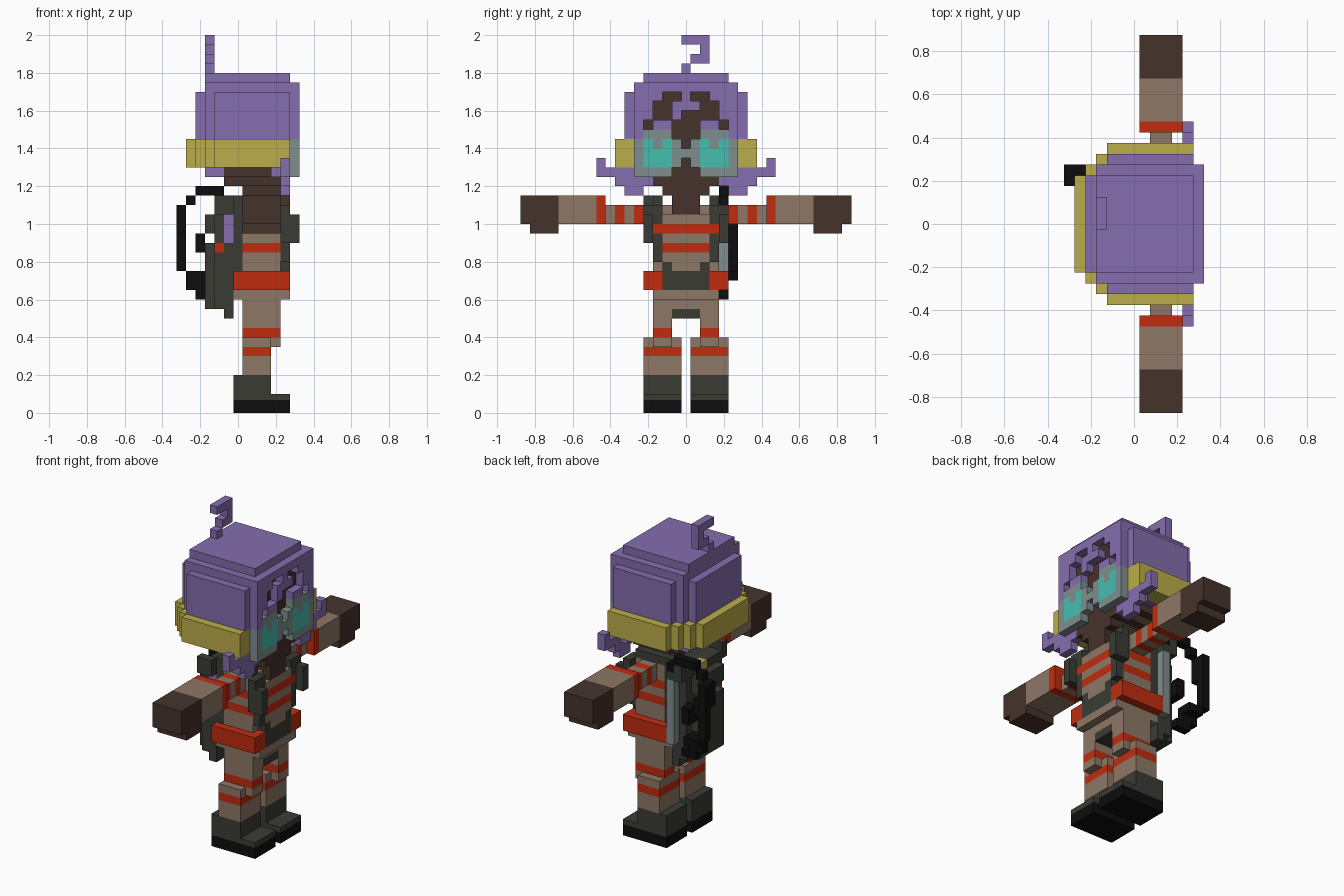
import bpy, bmesh
from mathutils import Vector

if "Cube" in bpy.data.objects:
    bpy.data.objects.remove(bpy.data.objects["Cube"])

S = 0.05  # edge length of one block
SRGB = {
    "purple": (133, 109, 174), "skin_brown": (69, 51, 43), "suit_tan": (141, 120, 102),
    "red": (192, 44, 16), "charcoal": (59, 59, 53), "black": (13, 13, 13),
    "yellow": (187, 173, 74), "grey": (128, 143, 143), "teal": (70, 190, 175),
}


def linear(c):
    c /= 255
    return c / 12.92 if c <= 0.04045 else ((c + 0.055) / 1.055) ** 2.4


MATS = {}
for name, rgb in SRGB.items():
    MATS[name] = bpy.data.materials.new(name)
    MATS[name].diffuse_color = (*[linear(c) for c in rgb], 1)
NAMES = list(SRGB)

blocks = {}  # (x, y, z) -> (part, colour)


def fill(part, col, x, y, z, mirror=False):
    """Fill blocks: x and y ranges inclusive, z from lower to upper edge."""
    for i in range(x[0], x[1] + 1):
        for j in range(y[0], y[1] + 1):
            for k in range(z[0], z[1]):
                blocks[i, j, k] = (part, col)
                if mirror:
                    blocks[i, -j, k] = (part, col)


# Hair: rounded cap made of nested boxes
fill("hair", "purple", (-3, 5), (-4, 4), (26, 36))
fill("hair", "purple", (-3, 5), (-5, 5), (26, 35))
fill("hair", "purple", (-2, 5), (-6, 6), (26, 34))
fill("hair", "purple", (-4, 5), (-4, 4), (26, 34))
fill("hair", "purple", (-3, -2), (-4, 4), (25, 26))
fill("hair", "purple", (4, 5), (5, 6), (25, 26), True)
fill("hair", "purple", (6, 6), (-4, 4), (34, 35))
# Curled tuft on top
for y, z in (((0, 0), (36, 37)), ((1, 2), (37, 38)), ((2, 2), (38, 39)), ((0, 2), (39, 40))):
    fill("hair_tuft", "purple", (-3, -3), y, z)
# Flicked side locks
for y, z in (((9, 9), (25, 27)), ((5, 9), (25, 26)), ((4, 7), (24, 25)), ((5, 6), (23, 24))):
    fill("side_locks", "purple", (5, 5), y, z, True)

# Head
fill("head", "skin_brown", (-1, 5), (-4, 4), (25, 34))
fill("head", "skin_brown", (-1, 5), (-3, 3), (24, 25))
fill("head", "skin_brown", (1, 5), (-2, 2), (23, 24))
fill("neck", "skin_brown", (1, 5), (-1, 1), (21, 23))

# Goggle strap
fill("goggle_strap", "yellow", (-5, -5), (-4, 4), (26, 29))
fill("goggle_strap", "yellow", (-4, -4), (5, 5), (26, 29), True)
fill("goggle_strap", "yellow", (-3, -3), (6, 6), (26, 29), True)
fill("goggle_strap", "yellow", (-2, 5), (6, 7), (26, 29), True)

# Fringe and goggles in front of the face, top row first
FRONT = ["PPPPPPPPPPP", "PPP..P..PPP", "PP..PPP..PP", "PP..P....PP", "P.PP...PP.P",
         "PGGG...GGGP", "GCGCG.GCGCG", "GCCCGGGCCCG", "GCCCG.GCCCG", "GGGG...GGGG"]
KEY = {"P": ("fringe", "purple"), "G": ("goggles", "grey"), "C": ("goggles", "teal")}
for r, row in enumerate(FRONT):
    for c, ch in enumerate(row):
        if ch in KEY:
            blocks[6, c - 5, 34 - r] = KEY[ch]

# Torso with striped front
fill("torso", "suit_tan", (1, 4), (-3, 3), (11, 22))
fill("torso", "suit_tan", (0, 5), (-3, 3), (12, 15))
fill("torso", "suit_tan", (5, 5), (-2, 2), (15, 21))
for z in (17, 19):
    fill("torso", "red", (1, 5), (-2, 2), (z, z + 1))
    fill("torso", "red", (1, 4), (-3, 3), (z, z + 1))
fill("crotch_pad", "charcoal", (1, 4), (-1, 1), (10, 11))
fill("belt", "charcoal", (5, 5), (-2, 2), (13, 15))
fill("belt", "charcoal", (5, 5), (2, 2), (15, 16), True)
fill("hip_pouches", "red", (0, 5), (3, 4), (13, 15), True)
fill("hip_pouches", "red", (5, 5), (3, 3), (13, 15), True)

# Harness straps
fill("harness", "charcoal", (5, 5), (3, 3), (16, 22), True)
fill("harness", "charcoal", (6, 6), (4, 4), (18, 21), True)
fill("harness", "charcoal", (5, 5), (4, 4), (18, 22), True)
fill("harness", "charcoal", (0, 4), (3, 3), (22, 23), True)
fill("harness", "red", (5, 5), (3, 3), (19, 20), True)

# Arms and hands
fill("upper_arms", "suit_tan", (2, 3), (4, 8), (20, 22), True)
for y in (5, 7):
    fill("upper_arms", "red", (2, 3), (y, y), (20, 22), True)
fill("forearms", "suit_tan", (1, 4), (10, 13), (20, 23), True)
fill("forearms", "red", (1, 4), (9, 9), (20, 23), True)
fill("hands", "skin_brown", (1, 4), (14, 17), (20, 23), True)
fill("hands", "skin_brown", (1, 4), (14, 16), (19, 20), True)

# Legs
fill("thighs", "suit_tan", (1, 4), (2, 3), (7, 12), True)
fill("thighs", "red", (1, 4), (2, 3), (8, 9), True)
fill("shins", "suit_tan", (1, 3), (1, 4), (4, 8), True)
fill("shins", "red", (1, 3), (1, 4), (6, 7), True)
# Boots
fill("boots", "charcoal", (0, 3), (1, 4), (1, 4), True)
fill("boots", "charcoal", (4, 5), (1, 4), (1, 2), True)
fill("soles", "black", (0, 5), (1, 4), (0, 1), True)

# Backpack
fill("backpack", "charcoal", (0, 0), (-3, 3), (15, 22))
fill("backpack", "charcoal", (-1, -1), (-3, 3), (10, 22))
fill("backpack", "charcoal", (-2, -2), (-3, 3), (11, 22))
fill("backpack", "charcoal", (-3, -3), (-2, 2), (11, 18))
fill("backpack", "charcoal", (-3, -3), (-2, 2), (19, 21))
fill("backpack", "charcoal", (-2, -1), (4, 4), (21, 23), True)
fill("backpack", "purple", (-1, -1), (-3, -3), (18, 21))
fill("backpack", "red", (-2, -2), (-3, -3), (17, 18))
fill("backpack", "yellow", (-2, -2), (0, 1), (21, 22))
fill("tank", "grey", (-1, -1), (4, 4), (13, 21))
# Hose looping behind the pack
for x, y, z in (((-1, -1), (4, 4), (22, 23)), ((-4, -2), (4, 4), (23, 24)), ((-5, -5), (4, 4), (22, 23)),
                ((-6, -6), (4, 5), (19, 22)), ((-6, -6), (5, 5), (15, 19)), ((-5, -4), (4, 5), (14, 15)),
                ((-5, -4), (4, 4), (13, 14)), ((-4, -3), (4, 4), (12, 13)), ((-4, -4), (3, 3), (17, 19)),
                ((-3, -3), (3, 4), (16, 18))):
    fill("hose", "black", x, y, z)

# Mesh every part from its outward block faces
CORNERS = [(-1, -1), (1, -1), (1, 1), (-1, 1)]
for part in dict.fromkeys(p for p, _ in blocks.values()):
    bm = bmesh.new()
    verts = {}
    for pos, (p, col) in blocks.items():
        if p != part:
            continue
        for axis in range(3):
            for sign in (-1, 1):
                near = list(pos)
                near[axis] += sign
                if tuple(near) in blocks:
                    continue
                quad = []
                for u, v in CORNERS[::sign]:
                    d = [0, 0, 0]
                    d[axis], d[(axis + 1) % 3], d[(axis + 2) % 3] = sign, u, v
                    key = (2 * pos[0] + d[0], 2 * pos[1] + d[1], 2 * pos[2] + 1 + d[2])
                    if key not in verts:
                        co = Vector(key) * (S / 2)
                        if key[2] == 2:
                            co.z = 0.068  # thick soles
                        verts[key] = bm.verts.new(co)
                    quad.append(verts[key])
                bm.faces.new(quad).material_index = NAMES.index(col)
    bmesh.ops.dissolve_limit(bm, angle_limit=0.01, verts=bm.verts[:], edges=bm.edges[:],
                             delimit={'MATERIAL'})
    mesh = bpy.data.meshes.new(part)
    for n in NAMES:
        mesh.materials.append(MATS[n])
    bm.to_mesh(mesh)
    bm.free()
    bpy.context.collection.objects.link(bpy.data.objects.new(part, mesh))

for m in bpy.data.materials:
    if m.users and not m.is_grease_pencil:
        m.use_nodes = True
        m.node_tree.nodes["Principled BSDF"].inputs["Base Color"].default_value = m.diffuse_color
